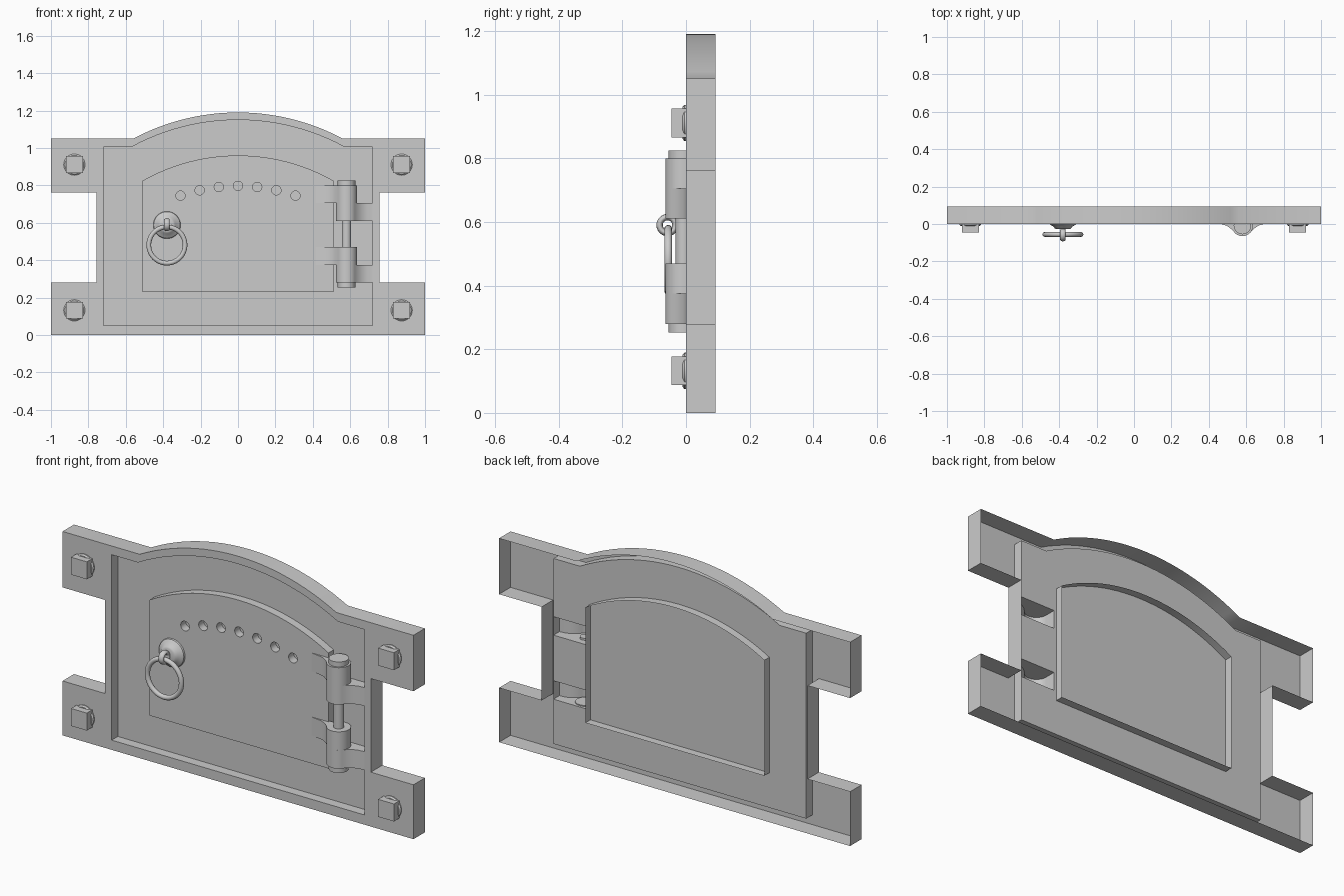
import bpy, bmesh, math
from mathutils import Matrix, Vector

if "Cube" in bpy.data.objects:
    bpy.data.objects.remove(bpy.data.objects["Cube"])

IN_XZ = lambda p, d: Vector((p[0], d, p[1]))   # profile seen from the front
IN_XY = lambda p, d: Vector((p[0], p[1], d))   # profile seen from the top


def finish(name, bm):
    bmesh.ops.remove_doubles(bm, verts=bm.verts, dist=1e-5)
    bmesh.ops.recalc_face_normals(bm, faces=bm.faces)
    me = bpy.data.meshes.new(name)
    bm.to_mesh(me)
    bm.free()
    ob = bpy.data.objects.new(name, me)
    bpy.context.collection.objects.link(ob)
    bpy.ops.object.select_all(action='DESELECT')
    ob.select_set(True)
    bpy.context.view_layer.objects.active = ob
    bpy.ops.object.shade_smooth_by_angle(angle=math.radians(32))
    return ob


def walls(bm, loop, a, b, place, closed=True):
    va = [bm.verts.new(place(p, a)) for p in loop]
    vb = [bm.verts.new(place(p, b)) for p in loop]
    n = len(loop)
    for i in range(n if closed else n - 1):
        j = (i + 1) % n
        bm.faces.new((va[i], va[j], vb[j], vb[i]))


def sheet(bm, loops, d, place):
    edges = []
    for loop in loops:
        v = [bm.verts.new(place(p, d)) for p in loop]
        edges += [bm.edges.new((v[i - 1], v[i])) for i in range(len(v))]
    bmesh.ops.triangle_fill(bm, edges=edges, use_beauty=True, use_dissolve=False)


def arched(right, apex, n=24):
    """Symmetric outline: right side from the bottom up, then an arch to apex."""
    hw, z = right[-1]
    sag = apex - z
    r = (hw * hw + sag * sag) / (2 * sag)
    t = math.asin(hw / r)
    arc = [(r * math.sin(t - 2 * t * i / n), apex - r + r * math.cos(t - 2 * t * i / n))
           for i in range(1, n)]
    return right + arc + [(-x, z) for x, z in reversed(right)]


def circle(cx, cz, r, n=20):
    return [(cx + r * math.cos(2 * math.pi * i / n), cz + r * math.sin(2 * math.pi * i / n))
            for i in range(n)]


def rect(x0, x1, z0, z1):
    return [(x0, z0), (x1, z0), (x1, z1), (x0, z1)]


def arc(a0, a1, n, r=0.057):
    return [(HX + r * math.cos(math.radians(a0 + (a1 - a0) * i / n)),
             HY + r * math.sin(math.radians(a0 + (a1 - a0) * i / n))) for i in range(n + 1)]


def torus(name, loc, major, minor, axis, scale=(1, 1, 1), nu=40, nv=14):
    bpy.ops.mesh.primitive_torus_add(
        location=loc, major_radius=major, minor_radius=minor, major_segments=nu, minor_segments=nv,
        rotation=(math.pi / 2, 0, 0) if axis == 'Y' else (0, math.pi / 2, 0))
    ob = bpy.context.object
    ob.name = name
    ob.scale = scale
    bpy.ops.object.shade_smooth_by_angle(angle=math.radians(50))


def lathe(bm, rings, cx, cz, n=32):
    """Stack of circles facing -y, given as (radius, y), closed at the front."""
    for (r0, y0), (r1, y1) in zip(rings, rings[1:]):
        a = [bm.verts.new(IN_XZ(p, y0)) for p in circle(cx, cz, r0, n)]
        b = [bm.verts.new(IN_XZ(p, y1)) for p in circle(cx, cz, r1, n)]
        for i in range(n):
            j = (i + 1) % n
            bm.faces.new((a[i], a[j], b[j], b[i]))
    bm.faces.new(b)


HX, HY = 0.58, -0.008                  # hinge axis
PANEL, DOOR = 0.05, 0.008              # depths of recess floor and door face
KNUCKLES = [(0.61, 0.705, 0.80), (0.47, 0.375, 0.28)]   # door side / frame side split

# Outer frame: open-backed shell with arched recess
outer = arched([(1, 0), (1, 0.28), (0.757, 0.28), (0.757, 0.762), (1, 0.762), (1, 1.05),
                (0.56, 1.05)], 1.19)
recess = arched([(0.72, 0.05), (0.72, 1.005), (0.57, 1.005)], 1.15)
slots = [rect(0.523, 0.719, 0.61, 0.705), rect(0.523, 0.719, 0.28, 0.375)]
bm = bmesh.new()
walls(bm, outer, 0, 0.093, IN_XZ)
sheet(bm, [outer, recess], 0, IN_XZ)
walls(bm, recess, 0, PANEL, IN_XZ)
sheet(bm, [recess] + slots, PANEL, IN_XZ)
finish("frame", bm)

# Door: raised arched shell with a row of vent holes
door = arched([(0.51, 0.23), (0.51, 0.825)], 0.96)
vents = [circle(0.1025 * i, 0.797 - 0.0058 * i * i, 0.025) for i in range(-3, 4)]
bm = bmesh.new()
walls(bm, door, DOOR, 0.091, IN_XZ)
sheet(bm, [door] + vents, DOOR, IN_XZ)
for v in vents:
    walls(bm, v, DOOR, PANEL, IN_XZ)
finish("door", bm)

# Hinge leaves: flared plates wrapping round the pin
flare = [(0.065, -0.023), (0.085, -0.009), (0.11, -0.001), (0.14, 0.002)]
frame_leaf = ([(0.72, PANEL)] + [(HX + x, y) for x, y in reversed(flare)]
              + arc(-30, -180, 14) + [(0.523, PANEL)])
door_leaf = ([(0.40, 0.012), (0.42, 0.006)] + [(HX - x, y) for x, y in reversed(flare[:3])]
             + arc(-150, 150, 28))
for i, (z_a, z_b, z_c) in enumerate(KNUCKLES):
    door_z = (z_b, z_c) if i == 0 else (z_b, z_a)
    frame_z = (z_a, z_b) if i == 0 else (z_c, z_b)
    for name, prof, zs, closed in (("door_hinge_leaf", door_leaf, door_z, True),
                                   ("frame_hinge_leaf", frame_leaf, frame_z, False)):
        bm = bmesh.new()
        walls(bm, prof, zs[0], zs[1], IN_XY, closed)
        for z in zs:
            sheet(bm, [prof], z, IN_XY)
        finish(name, bm)

# Hinge pin with end caps
bm = bmesh.new()
for r, z0, z1 in ((0.025, 0.46, 0.62), (0.047, 0.795, 0.825), (0.047, 0.253, 0.285)):
    bmesh.ops.create_cone(bm, cap_ends=True, segments=28, radius1=r, radius2=r, depth=z1 - z0,
                          matrix=Matrix.Translation((HX, HY, (z0 + z1) / 2)))
finish("hinge_pin", bm)

# Corner bolts: square heads on round washers
for x in (-0.875, 0.875):
    for z in (0.132, 0.911):
        bm = bmesh.new()
        lathe(bm, [(0.057, 0.0), (0.057, -0.005), (0.05, -0.011)], x, z)
        sq = rect(x - 0.045, x + 0.045, z - 0.045, z + 0.045)
        walls(bm, sq, -0.045, 0, IN_XZ)
        sheet(bm, [sq], -0.045, IN_XZ)
        finish("bolt", bm)

# Pull handle: dished rose, eye and hanging ring
bm = bmesh.new()
lathe(bm, [(0.073, DOOR), (0.071, 0.0), (0.064, -0.006), (0.05, -0.014), (0.043, -0.024),
           (0.034, -0.028)], -0.38, 0.588)
finish("handle_rose", bm)
torus("handle_eye", (-0.38, -0.058, 0.59), 0.025, 0.010, 'X', (1, 1, 1.5), 28, 12)
torus("handle_ring", (-0.38, -0.056, 0.481), 0.097, 0.0125, 'Y')
